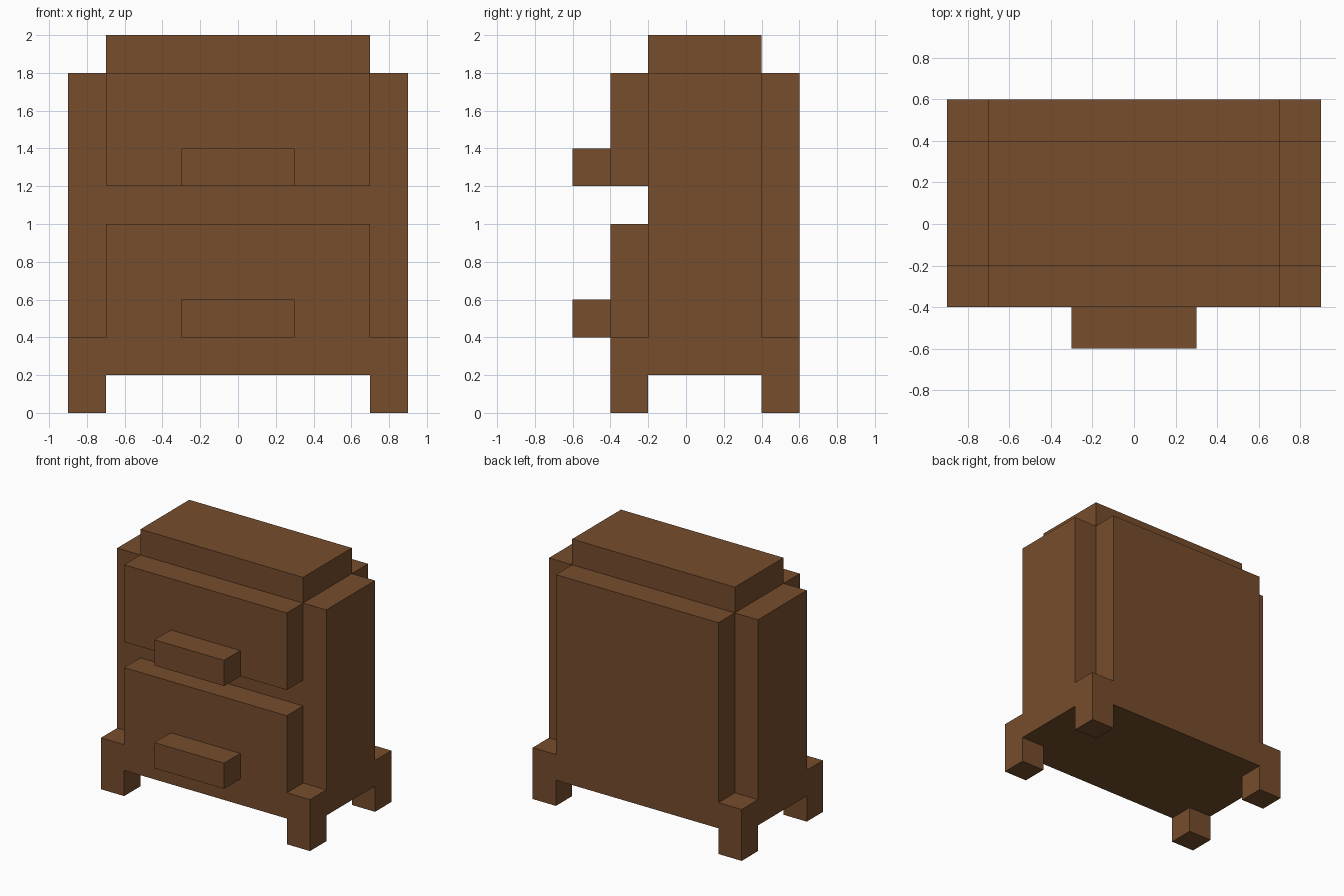
import bpy

cube = bpy.data.objects.get("Cube")
if cube:
    bpy.data.objects.remove(cube, do_unlink=True)

# Single brown wood colour
BROWN = (0.181, 0.074, 0.026, 1.0)
wood = bpy.data.materials.new("brown_wood")
wood.use_nodes = True
wood.diffuse_color = BROWN
bsdf = next(n for n in wood.node_tree.nodes if n.type == 'BSDF_PRINCIPLED')
bsdf.inputs["Base Color"].default_value = BROWN


def box(name, x, y, z):
    """Axis-aligned box from (min, max) pairs."""
    spans = (x, y, z)
    bpy.ops.mesh.primitive_cube_add(size=1)
    ob = bpy.context.object
    ob.name = ob.data.name = name
    for v in ob.data.vertices:
        v.co = [lo + (c + 0.5) * (hi - lo) for c, (lo, hi) in zip(v.co, spans)]
    ob.data.materials.append(wood)
    return ob


# Base slab and the central carcass that rises above the panels
box("base", (-0.9, 0.9), (-0.4, 0.6), (0.2, 0.4))
box("carcass", (-0.7, 0.7), (-0.2, 0.4), (0.4, 2.0))

# Back panel
box("back_panel", (-0.7, 0.7), (0.4, 0.6), (0.4, 1.8))

# Mirrored side panels and corner legs
for side, s in (("left", 1), ("right", -1)):
    x = tuple(sorted((0.7 * s, 0.9 * s)))
    box(f"{side}_side_panel", x, (-0.2, 0.4), (0.4, 1.8))
    box(f"front_{side}_leg", x, (-0.4, -0.2), (0.0, 0.2))
    box(f"back_{side}_leg", x, (0.4, 0.6), (0.0, 0.2))

# Drawers, each with a handle along its lower edge
for level, z0, z1 in (("lower", 0.4, 1.0), ("upper", 1.2, 1.8)):
    box(f"{level}_drawer", (-0.7, 0.7), (-0.4, -0.2), (z0, z1))
    box(f"{level}_handle", (-0.3, 0.3), (-0.6, -0.4), (z0, z0 + 0.2))
